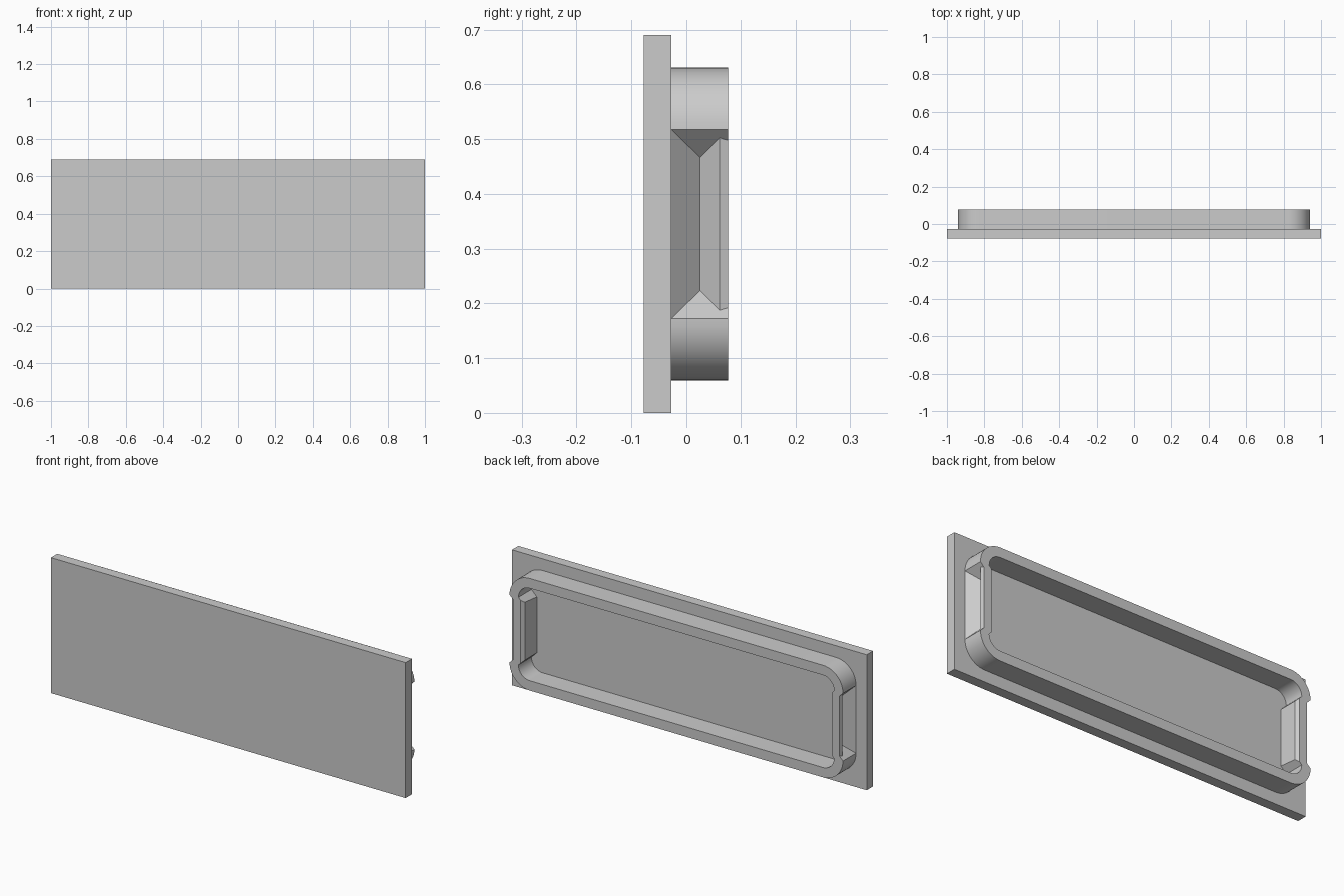
import bpy
import bmesh
from math import sin, cos, pi

old = bpy.data.objects.get("Cube")
if old:
    bpy.data.objects.remove(old, do_unlink=True)

grey = bpy.data.materials.new("plain_grey")
grey.use_nodes = True
grey.diffuse_color = (0.6, 0.6, 0.6, 1)
grey.node_tree.nodes["Principled BSDF"].inputs["Base Color"].default_value = (0.6, 0.6, 0.6, 1)

MID_Z = 0.345       # height of the centre line
JOIN_Y = -0.027     # back of the plate, where the rim starts
WALL = 0.05
RADIUS = 0.113
HALF_W, HALF_H = 0.94, 0.2855
ARC_STEPS = 12


def add_object(name, bm):
    bmesh.ops.remove_doubles(bm, verts=bm.verts, dist=1e-5)
    bmesh.ops.recalc_face_normals(bm, faces=bm.faces)
    mesh = bpy.data.meshes.new(name)
    bm.to_mesh(mesh)
    bm.free()
    mesh.materials.append(grey)
    obj = bpy.data.objects.new(name, mesh)
    bpy.context.collection.objects.link(obj)
    return obj


def rim_loop(bm, y, inset, dent):
    """Rounded rectangle whose two short ends are pushed inward by dent."""
    w, h, r = HALF_W - inset, HALF_H - inset, RADIUS - inset
    straight = h - r
    points = []
    for corner, (sx, sz) in enumerate([(1, -1), (1, 1), (-1, 1), (-1, -1)]):
        for i in range(ARC_STEPS + 1):
            a = (corner - 1 + i / ARC_STEPS) * pi / 2
            points.append((sx * (w - r) + r * cos(a), sz * straight + r * sin(a)))
        if corner in (0, 2):    # dented short end, with slanted ends
            for side in (sz, -sz):
                points.append((sx * (w - dent), side * (straight - dent)))
    return [bm.verts.new((x, y, MID_Z + z)) for x, z in points]


# Flat front plate
bm = bmesh.new()
bmesh.ops.create_cube(bm, size=1)
for v in bm.verts:
    v.co.x *= 2
    v.co.y = JOIN_Y if v.co.y > 0 else -0.078
    v.co.z = MID_Z + v.co.z * 2 * MID_Z
add_object("front_plate", bm)

# Back rim: outer wall with snap grooves, then inner wall with raised ends
outer = [(JOIN_Y, 0), (0.025, 0.051), (0.062, 0.015), (0.078, 0.02)]
inner = [(0.078, 0.012), (0.062, 0.025), (JOIN_Y, 0.03)]
bm = bmesh.new()
loops = [rim_loop(bm, y, 0, d) for y, d in outer]
loops += [rim_loop(bm, y, WALL, d) for y, d in inner]
for k, a in enumerate(loops):
    b = loops[(k + 1) % len(loops)]
    for i in range(len(a)):
        j = (i + 1) % len(a)
        bm.faces.new((a[i], a[j], b[j], b[i]))
rim = add_object("back_rim", bm)

bpy.ops.object.select_all(action="DESELECT")
rim.select_set(True)
bpy.context.view_layer.objects.active = rim
bpy.ops.object.shade_smooth_by_angle(angle=pi / 9)
